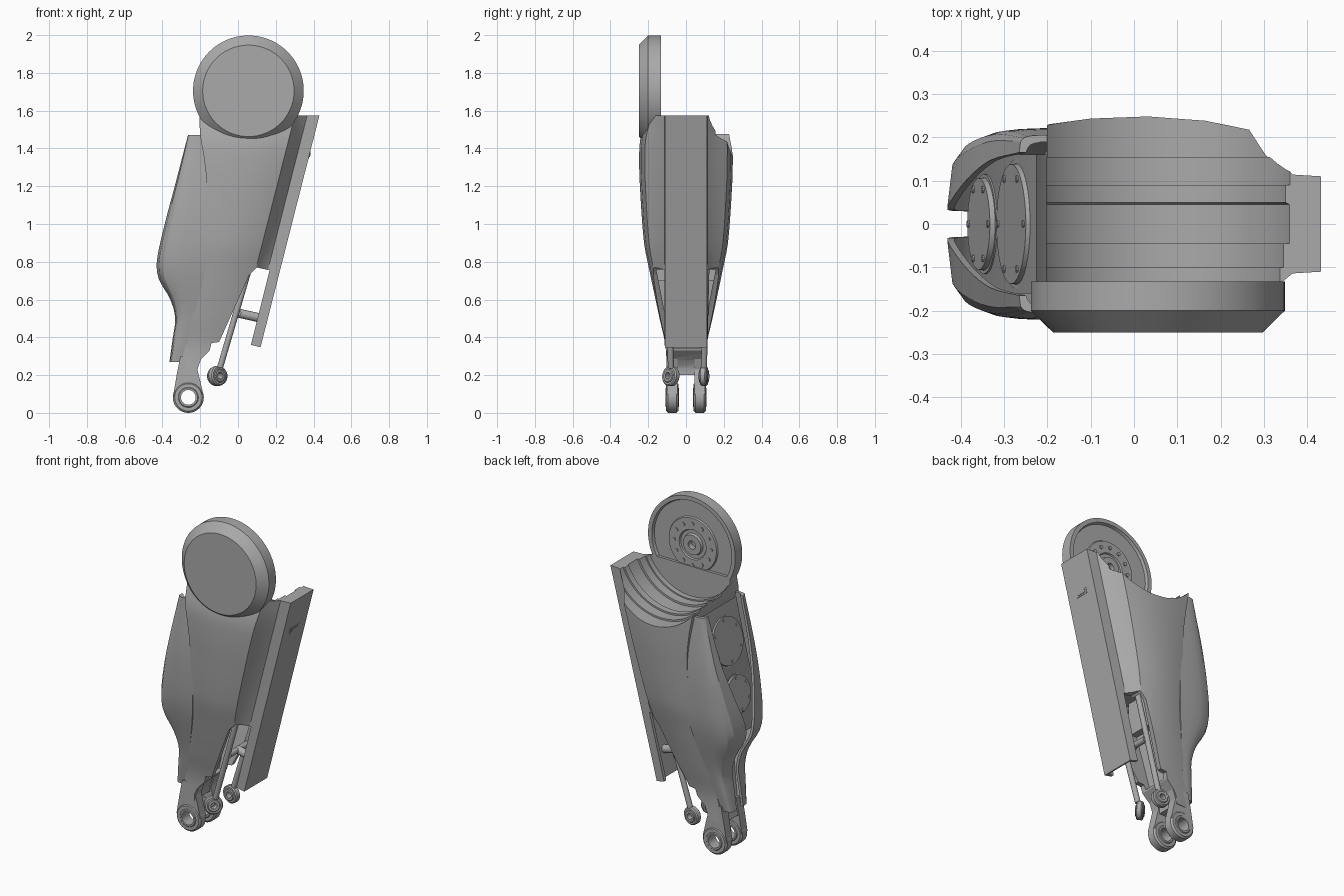
import bpy, bmesh, math
from mathutils import Vector

if "Cube" in bpy.data.objects:
    bpy.data.objects.remove(bpy.data.objects["Cube"])

grey = bpy.data.materials.new("machined grey")
grey.use_nodes = True
grey.diffuse_color = (0.4, 0.4, 0.4, 1)
grey.node_tree.nodes["Principled BSDF"].inputs["Base Color"].default_value = (0.4, 0.4, 0.4, 1)


def mix(a, b, t):
    return a + (b - a) * t


def curve(keys, z):
    """Smooth value at height z through (height, value) keys."""
    z = min(max(z, keys[0][0]), keys[-1][0])
    n = len(keys)
    i = max(k for k in range(n - 1) if keys[k][0] <= z)

    def slope(k):
        a, b = keys[max(k - 1, 0)], keys[min(k + 1, n - 1)]
        return (b[1] - a[1]) / (b[0] - a[0])
    (z0, a), (z1, b) = keys[i], keys[i + 1]
    h = z1 - z0
    t = (z - z0) / h
    s = t * t * (3 - 2 * t)
    return mix(a, b, s) + h * t * (1 - t) * (slope(i) * (1 - t) - slope(i + 1) * t)


def loft(name, rings, closed=True, wrap=False):
    """Skin a row of point rings into one solid."""
    bm = bmesh.new()
    rows = [[bm.verts.new(p) for p in ring] for ring in rings]
    n = len(rows[0])
    pairs = list(zip(rows, rows[1:])) + ([(rows[-1], rows[0])] if wrap else [])
    for a, b in pairs:
        for i in range(n if closed else n - 1):
            j = (i + 1) % n
            bm.faces.new((a[i], a[j], b[j], b[i]))
    if not wrap:
        bm.faces.new(rows[0])
        bm.faces.new(rows[-1])
    bmesh.ops.remove_doubles(bm, verts=bm.verts, dist=0.00001)
    bmesh.ops.recalc_face_normals(bm, faces=bm.faces)
    mesh = bpy.data.meshes.new(name)
    bm.to_mesh(mesh)
    bm.free()
    mesh.materials.append(grey)
    obj = bpy.data.objects.new(name, mesh)
    bpy.context.collection.objects.link(obj)
    return obj


def prism(name, outline, y0, y1):
    return loft(name, [[(x, y, z) for x, z in outline] for y in (y0, y1)])


def lathe(name, profile, centre, axis=(0, 1, 0), steps=48):
    """Spin (radius, offset) points about an axis."""
    q = Vector(axis).to_track_quat('Z', 'Y')
    rings = []
    for k in range(steps):
        a = math.tau * k / steps
        rings.append([Vector(centre) + q @ Vector((r * math.cos(a), r * math.sin(a), h))
                      for r, h in profile])
    return loft(name, rings, closed=profile[0][0] > 0, wrap=True)


def rod(name, start, end, r, steps=24):
    d = Vector(end) - Vector(start)
    return lathe(name, [(0, 0), (r, 0), (r, d.length), (0, d.length)], start, d, steps)


def eye(name, centre, axis, outer, inner, half):
    b = outer * 0.12
    return lathe(name, [(inner, -half), (outer - b, -half), (outer, b - half),
                        (outer, half - b), (outer - b, half), (inner, half)], centre, axis, 40)


def cut(obj, cutter):
    cutter.hide_render = True
    mod = obj.modifiers.new("cut", 'BOOLEAN')
    mod.operation, mod.solver, mod.object = 'DIFFERENCE', 'EXACT', cutter
    with bpy.context.temp_override(object=obj, active_object=obj, selected_objects=[obj]):
        bpy.ops.object.modifier_apply(modifier=mod.name)
    bpy.data.objects.remove(cutter)


# Shared outlines by height
SEAM = [(0.2, -0.32), (0.27, -0.3), (0.5, -0.245), (0.8, -0.19), (1.0, -0.172),
        (1.2, -0.165), (1.35, -0.18), (1.47, -0.2), (1.6, -0.205)]
FRONT = [(0.2, 0.105), (0.35, 0.108), (0.5, 0.14), (0.76, 0.195), (0.9, 0.222),
         (1.2, 0.244), (1.35, 0.248), (1.45, 0.242), (1.6, 0.2)]
BACK = FRONT[:-2] + [(1.45, 0.247), (1.6, 0.235)]
LEFT = [(0.27, -0.363), (0.4, -0.345), (0.5, -0.332), (0.6, -0.358), (0.71, -0.42),
        (0.8, -0.43), (1.0, -0.388), (1.2, -0.335), (1.47, -0.265)]
COVER = [(0.27, 0.085), (0.5, 0.13), (0.8, 0.2), (1.0, 0.218), (1.2, 0.22), (1.47, 0.205)]
GAP = [(0.27, 0.03), (0.7, 0.03), (0.8, 0.04), (1.0, 0.1), (1.2, 0.145), (1.47, 0.165)]


# Main housing, flaring to a flat spine on one side
def housing_ring(z):
    xs, xp = curve(SEAM, z), 0.12 + (z - 0.35) * 0.254
    xc = xp - 0.13

    def half(w):
        side = [(mix(xs, xc, t), w * k) for t, k in
                ((0, 0.93), (0.2, 0.98), (0.5, 1), (0.8, 0.96), (1, 0.88))]
        flare = 0.11 + 0.45 * max(0, 0.88 * w - 0.11)
        return side + [(xp - 0.1, flare), (xp - 0.065, 0.114), (xp, 0.11)]
    return [(x, -y, z) for x, y in half(curve(FRONT, z))] + \
           [(x, y, z) for x, y in reversed(half(curve(BACK, z)))]


STEPS = 34
housing = loft("main_housing", [housing_ring(mix(0.2, 1.575, k / STEPS)) for k in range(STEPS + 1)])

# Stepped round saddle under the joint
CENTRE = (0.055, 0, 1.705)
cut(housing, lathe("saddle_cutter", [
    (0, -0.133), (0.31, -0.133), (0.31, -0.1), (0.318, -0.1), (0.318, -0.045), (0.33, -0.045),
    (0.33, 0.045), (0.322, 0.05), (0.322, 0.09), (0.332, 0.09), (0.332, 0.155),
    (0.342, 0.155), (0.342, 0.4), (0, 0.4)], CENTRE, steps=96))

# Linkage opening, inner cavity and hollow spine
cut(housing, prism("opening_cutter", [
    (0.167, 0.755), (0.1, 0.77), (0.06, 0.73), (-0.1, 0.375), (-0.14, 0.37), (-0.15, 0.33),
    (-0.2, 0.28), (-0.22, 0.24), (-0.22, 0.1), (0.3, 0.1), (0.3, 0.3), (0.12, 0.347),
    (0.068, 0.36)], -0.4, 0.4))
cut(housing, loft("cavity_cutter", [
    [(x0, -w, z), (x1, -w, z), (x1, w, z), (x0, w, z)]
    for z, x0, x1, w in ((0.34, -0.18, 0.0, 0.075), (0.9, -0.12, 0.12, 0.185))]))
cut(housing, prism("spine_cutter", [
    (0.095, 0.3), (0.247, 0.9), (0.1, 0.9), (0.02, 0.6), (0, 0.3)], -0.092, 0.092))

# Joint disc with bevelled front and ringed back
lathe("joint_disc", [
    (0, -0.25), (0.242, -0.25), (0.293, -0.2), (0.293, -0.133), (0.268, -0.133), (0.262, -0.15),
    (0.165, -0.15), (0.16, -0.142), (0.09, -0.142), (0.085, -0.15), (0.065, -0.15),
    (0.06, -0.135), (0.025, -0.135), (0.025, -0.17), (0, -0.17)], CENTRE, steps=96)
for k in range(12):
    a = math.tau * k / 12
    x, z = CENTRE[0] + 0.125 * math.cos(a), CENTRE[2] + 0.125 * math.sin(a)
    rod("disc_bolt", (x, -0.145, z), (x, -0.136, z), 0.011, 12)
prism("disc_connector", [(0.02, 1.5), (0.09, 1.5), (0.09, 1.525), (0.02, 1.525)], -0.155, -0.139)


# Paired rear covers with a tapering gap between them
def cover_ring(z, side):
    xl, xs, w, g = (curve(t, z) for t in (LEFT, SEAM, COVER, GAP))
    outer = [(mix(xs, xl, t), mix(w, g, k)) for t, k in
             ((-0.1, 0), (0.25, 0), (0.5, 0.02), (0.7, 0.07), (0.85, 0.17), (0.95, 0.38), (1, 1))]
    inner = [(x + 0.016 * (i > 1), max(y - 0.016, g)) for i, (x, y) in enumerate(outer)]
    return [(x, y * side, z) for x, y in outer + inner[::-1]]


for side, label in ((-1, "front"), (1, "back")):
    loft(label + "_cover", [cover_ring(mix(0.27, 1.47, k / 30), side) for k in range(31)])

# Motor carrier and motor caps inside the covers
prism("motor_carrier", [(-0.225, 1.46), (-0.195, 1.41), (-0.08, 1.3), (-0.1, 0.7),
                        (-0.34, 0.7), (-0.365, 0.86)], -0.16, 0.16)
out = Vector((-0.97, 0, 0.246))
for label, x, z, r in (("upper", -0.268, 1.26, 0.15), ("lower", -0.343, 0.96, 0.115)):
    c = Vector((x, 0, z))
    lathe(label + "_motor_cap", [(0, -0.03), (r, -0.03), (r, 0.004), (r * 0.93, 0.004),
                                 (r * 0.92, 0.016), (0, 0.016)], c, out, 64)
    for k in range(6):
        a = math.tau * (k + 0.5) / 6
        p = c + r * 0.8 * (Vector((0, math.cos(a), 0)) + Vector((0.246, 0, 0.97)) * math.sin(a))
        rod(label + "_motor_bolt", p, p + out * 0.02, 0.008, 10)

# Forked lower joint
PIVOT_X, PIVOT_Z = -0.263, 0.082
for side, label in ((-1, "front"), (1, "back")):
    lug = prism(label + "_fork_lug", [
        (-0.343, 0.09), (-0.325, 0.2), (-0.305, 0.3), (-0.19, 0.3), (-0.215, 0.23),
        (-0.205, 0.19), (-0.184, 0.1), (-0.22, 0.05), (-0.3, 0.05)], side * 0.045, side * 0.1)
    cut(lug, rod("bore_cutter", (PIVOT_X, -0.3, PIVOT_Z), (PIVOT_X, 0.3, PIVOT_Z), 0.07))
    eye(label + "_fork_eye", (PIVOT_X, side * 0.073, PIVOT_Z), (0, 1, 0), 0.082, 0.053, 0.032)
    eye(label + "_fork_bearing", (PIVOT_X, side * 0.073, PIVOT_Z), (0, 1, 0), 0.056, 0.039, 0.036)

# Push rods with ball ends
for label, y, axis in (("front", -0.08, (0.7, -0.7, 0.1)), ("back", 0.095, (0.15, 1, 0))):
    end = (-0.11, y, 0.195)
    rod(label + "_push_rod", (-0.095, y, 0.24), (0.075, y * 1.15, 0.82), 0.016)
    eye(label + "_rod_eye", end, axis, 0.053, 0.033, 0.018)
    eye(label + "_rod_bearing", end, axis, 0.036, 0.018, 0.024)

# Cross pin and spine port
rod("cross_pin", (-0.005, 0, 0.53), (0.15, 0, 0.495), 0.024)
rod("cross_shaft", (0.0, -0.09, 0.53), (0.0, 0.1, 0.53), 0.018)
for w, h, d in ((0.042, 0.018, 0.002), (0.03, 0.01, 0.005)):
    xs = [0.12 + (z - 0.35) * 0.254 for z in (1.365 - h, 1.365 + h)]
    prism("spine_port", [(xs[0] - 0.01, 1.365 - h), (xs[0] + d, 1.365 - h),
                         (xs[1] + d, 1.365 + h), (xs[1] - 0.01, 1.365 + h)], -w, w)

# Smooth shading with crisp edges
bpy.ops.object.select_all(action='DESELECT')
for obj in bpy.context.collection.objects:
    if obj.type == 'MESH' and grey.name in obj.data.materials:
        obj.select_set(True)
        bpy.context.view_layer.objects.active = obj
bpy.ops.object.shade_smooth_by_angle(angle=math.radians(28))
